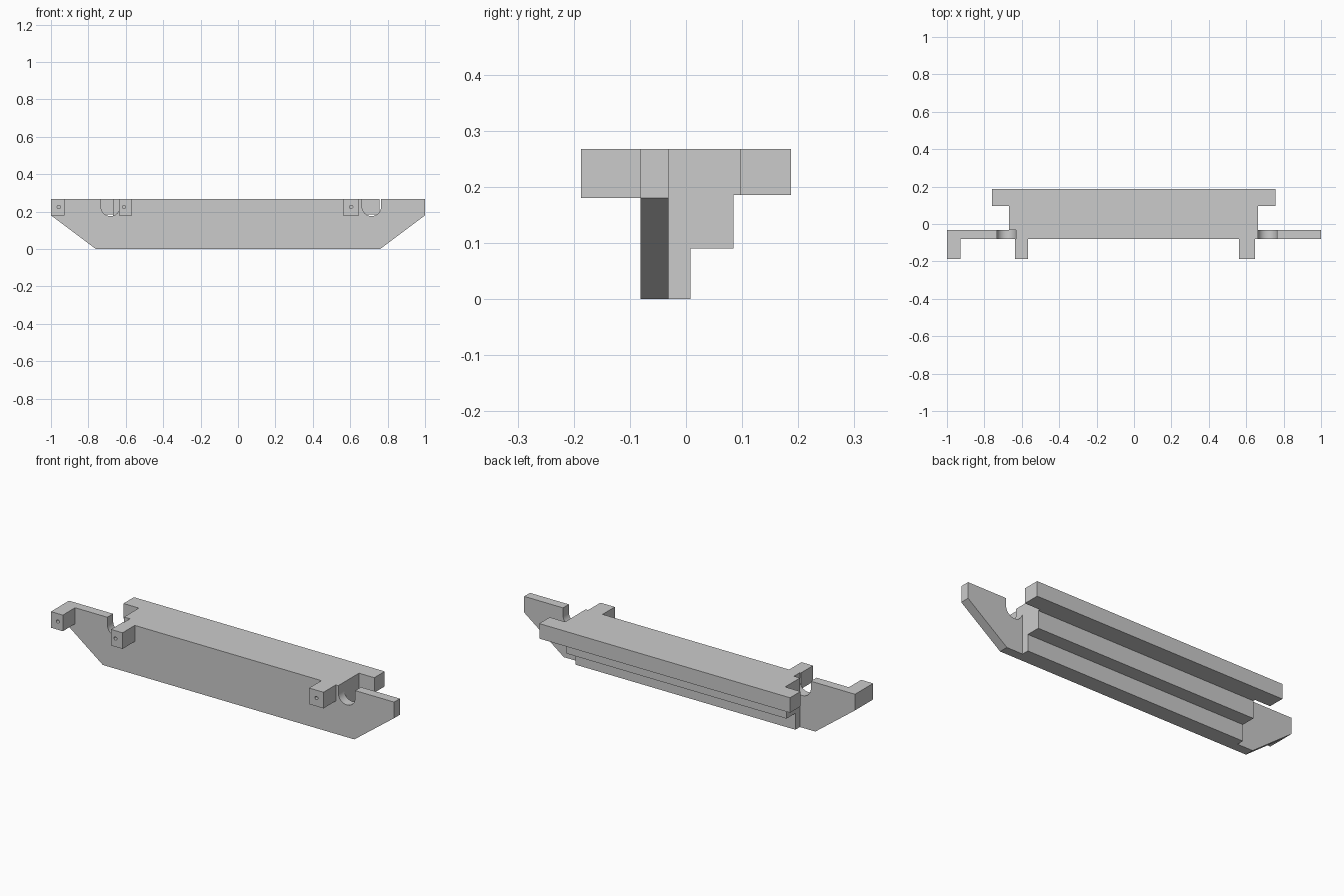
import bpy, bmesh
from math import pi, cos, sin
from mathutils import Matrix, Vector

if "Cube" in bpy.data.objects:
    bpy.data.objects.remove(bpy.data.objects["Cube"])


def prism(name, points, direction):
    """Extrude a flat outline of 3D points along a direction."""
    bm = bmesh.new()
    face = bm.faces.new([bm.verts.new(p) for p in points])
    ext = bmesh.ops.extrude_face_region(bm, geom=[face])
    verts = [v for v in ext["geom"] if isinstance(v, bmesh.types.BMVert)]
    bmesh.ops.translate(bm, verts=verts, vec=Vector(direction))
    bmesh.ops.recalc_face_normals(bm, faces=bm.faces)
    return finish(name, bm)


def finish(name, bm):
    mesh = bpy.data.meshes.new(name)
    bm.to_mesh(mesh)
    bm.free()
    obj = bpy.data.objects.new(name, mesh)
    bpy.context.collection.objects.link(obj)
    return obj


def box(name, x0, x1, y0, y1, z0, z1):
    pts = [(x0, y0, z0), (x1, y0, z0), (x1, y0, z1), (x0, y0, z1)]
    return prism(name, pts, (0, y1 - y0, 0))


def boolean(target, other, operation):
    mod = target.modifiers.new(operation.lower(), 'BOOLEAN')
    mod.object, mod.operation, mod.solver = other, operation, 'EXACT'
    bpy.context.view_layer.objects.active = target
    bpy.ops.object.modifier_apply(modifier=mod.name)
    bpy.data.objects.remove(other)


TOP, FRONT, BACK = 0.268, -0.187, 0.187
PLATE_FRONT, PLATE_BACK = -0.081, -0.031
NOTCH_R, NOTCH_Z = 0.051, 0.227


def notch(cx):
    """Left-to-right U outline cut into the plate's top edge."""
    arc = [(cx + NOTCH_R * cos(pi + pi * i / 16), NOTCH_Z + NOTCH_R * sin(pi + pi * i / 16))
           for i in range(17)]
    return [(cx - NOTCH_R, TOP)] + arc + [(cx + NOTCH_R, TOP)]


# Front plate with slanted ends and two U notches
outline = [(-1, TOP)] + notch(-0.682) + notch(0.714) + [
    (1, TOP), (1, 0.18), (0.76, 0), (-0.76, 0), (-1, 0.18)]
body = prism("clamp_rail", [(x, PLATE_FRONT, z) for x, z in outline],
             (0, PLATE_BACK - PLATE_FRONT, 0))

# Stepped beam behind the plate
steps = [(PLATE_BACK, 0), (0.008, 0), (0.008, 0.09), (0.085, 0.09), (0.085, 0.186),
         (BACK, 0.186), (BACK, TOP), (PLATE_BACK, TOP)]
beam = prism("stepped_beam", [(-0.667, y, z) for y, z in steps], (1.330, 0, 0))
# Rear flange overhanging both ends
flange = box("rear_flange", -0.76, 0.756, 0.097, BACK, 0.186, TOP)
boolean(beam, flange, 'UNION')
boolean(body, beam, 'UNION')

# Front lugs, each with a small screw hole
for x0, x1, hole_x in [(-1, -0.928, -0.958), (-0.637, -0.567, -0.61), (0.561, 0.648, 0.605)]:
    lug = box("front_lug", x0, x1, FRONT, PLATE_FRONT, 0.18, TOP)
    boolean(body, lug, 'UNION')
    bm = bmesh.new()
    bmesh.ops.create_cone(bm, cap_ends=True, segments=16, radius1=0.009, radius2=0.009, depth=0.1,
                          matrix=Matrix.Translation((hole_x, FRONT + 0.03, 0.225))
                          @ Matrix.Rotation(pi / 2, 4, 'X'))
    boolean(body, finish("screw_hole", bm), 'DIFFERENCE')

# Smooth notch walls, crisp edges elsewhere
bpy.ops.object.select_all(action='DESELECT')
body.select_set(True)
bpy.context.view_layer.objects.active = body
bpy.ops.object.shade_smooth_by_angle(angle=0.5)
